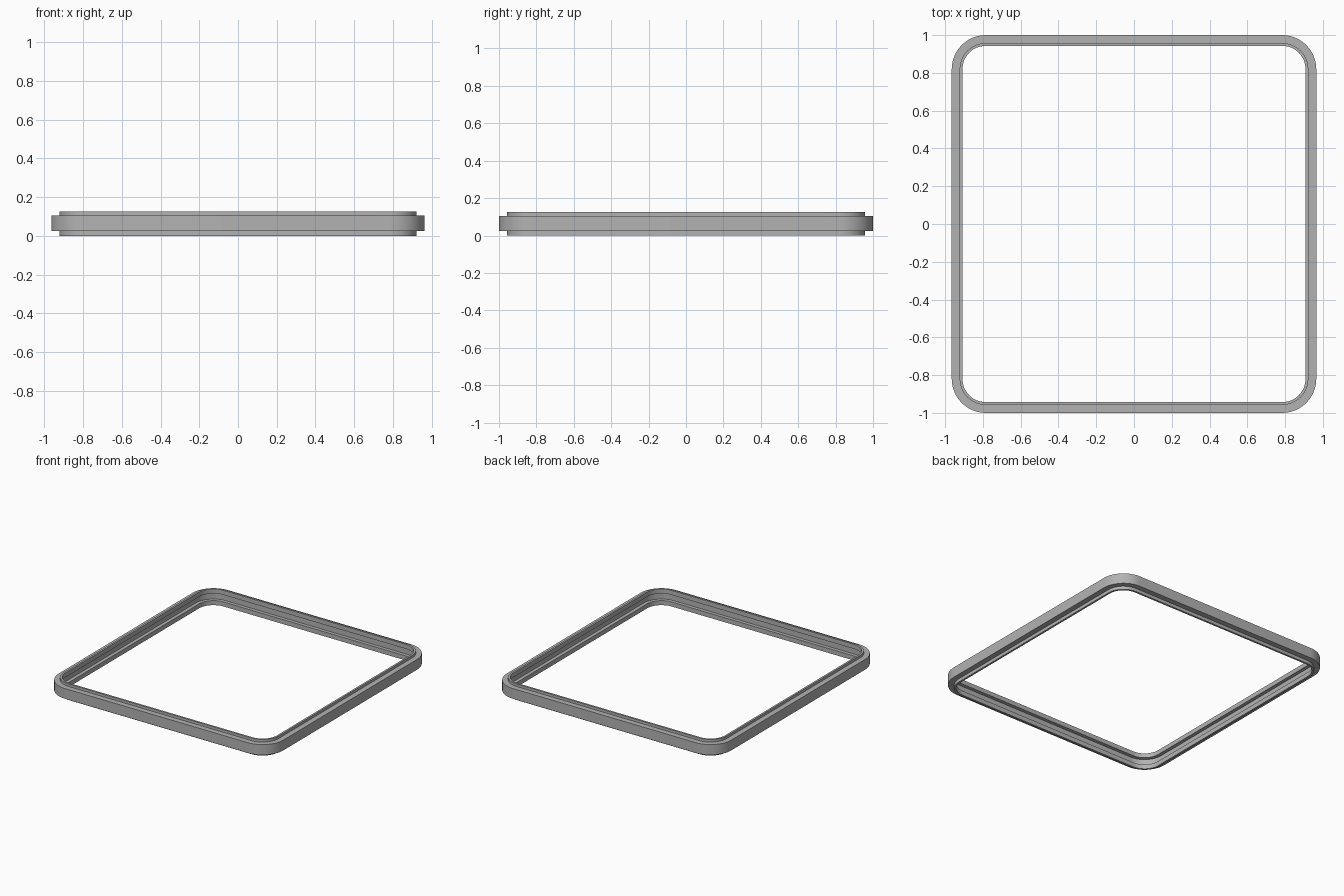
import bpy, bmesh, math

if "Cube" in bpy.data.objects:
    bpy.data.objects.remove(bpy.data.objects["Cube"])

HX, HY, R = 0.965, 1.0, 0.18   # outer half sizes and corner radius
STEPS = 12                     # segments per corner

grey = bpy.data.materials.new("grey")
grey.diffuse_color = (0.45, 0.45, 0.45, 1)
grey.use_nodes = True
grey.node_tree.nodes["Principled BSDF"].inputs["Base Color"].default_value = grey.diffuse_color

# Cross-section: (inset from outer edge, height), lips above and below, groove inside
profile = [(0, 0.025), (0, 0.105), (0.042, 0.105), (0.042, 0.125),
           (0.057, 0.125), (0.057, 0.09), (0.03, 0.09), (0.03, 0.035),
           (0.057, 0.035), (0.057, 0), (0.042, 0), (0.042, 0.025)]

bm = bmesh.new()
# Sweep the cross-section around a rounded rectangle
rings = []
for corner, (sx, sy) in enumerate([(1, 1), (-1, 1), (-1, -1), (1, -1)]):
    for i in range(STEPS + 1):
        a = (corner + i / STEPS) * math.pi / 2
        rings.append([bm.verts.new((sx * (HX - R) + (R - d) * math.cos(a),
                                    sy * (HY - R) + (R - d) * math.sin(a), z))
                      for d, z in profile])
n = len(profile)
for k, ring in enumerate(rings):
    nxt = rings[(k + 1) % len(rings)]
    for j in range(n):
        m = (j + 1) % n
        bm.faces.new((ring[j], nxt[j], nxt[m], ring[m]))
bmesh.ops.recalc_face_normals(bm, faces=bm.faces)

mesh = bpy.data.meshes.new("gasket_frame")
bm.to_mesh(mesh)
bm.free()
mesh.materials.append(grey)
frame = bpy.data.objects.new("gasket_frame", mesh)
bpy.context.collection.objects.link(frame)

# Smooth corners, sharp profile edges
bpy.context.view_layer.objects.active = frame
frame.select_set(True)
bpy.ops.object.shade_smooth_by_angle(angle=math.radians(30))
